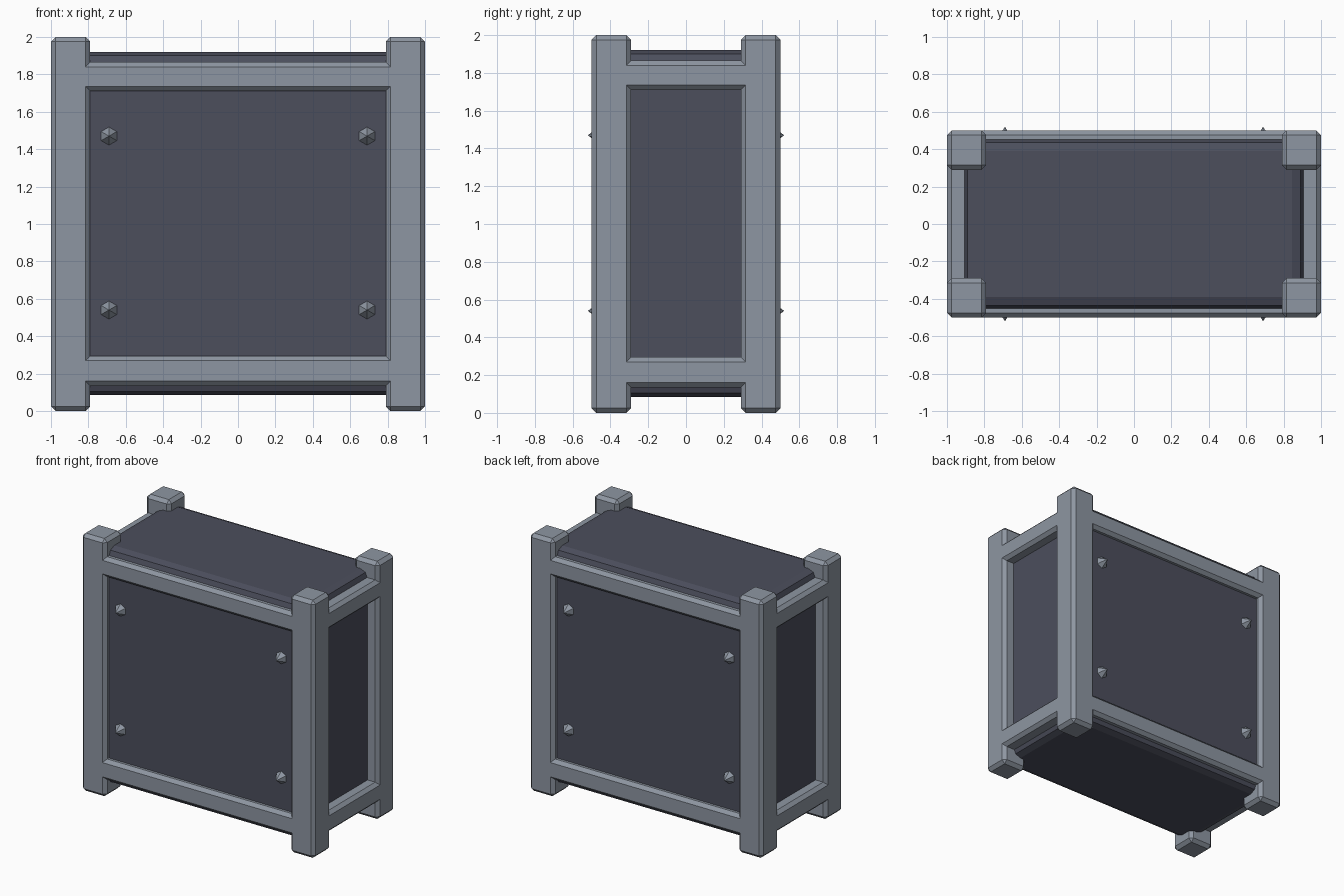
import bpy, math

if "Cube" in bpy.data.objects:
    bpy.data.objects.remove(bpy.data.objects["Cube"])


def material(name, rgb):
    m = bpy.data.materials.new(name)
    m.diffuse_color = (*rgb, 1)
    m.use_nodes = True
    m.node_tree.nodes["Principled BSDF"].inputs["Base Color"].default_value = m.diffuse_color
    return m


METAL = material("light grey metal", (0.27, 0.305, 0.36))
DARK = material("dark slate panel", (0.072, 0.077, 0.108))

POST = 0.21      # post width
BEV = 0.025      # chamfer of the frame
HX, HY = 1.0, 0.5


def box(name, lo, hi, mat, bevel, segments=1, along=None):
    """Chamfered box; 'along' limits the chamfer to edges on that axis."""
    bpy.ops.mesh.primitive_cube_add(size=1)
    ob = bpy.context.object
    ob.name = name
    for v in ob.data.vertices:
        v.co = [lo[i] + (hi[i] - lo[i]) * (v.co[i] + 0.5) for i in range(3)]
    ob.data.materials.append(mat)
    mod = ob.modifiers.new("chamfer", 'BEVEL')
    mod.width, mod.segments = bevel, segments
    if along is not None:
        mod.limit_method = 'WEIGHT'
        w = ob.data.attributes.new("bevel_weight_edge", 'FLOAT', 'EDGE')
        for e in ob.data.edges:
            a, b = (ob.data.vertices[i].co for i in e.vertices)
            w.data[e.index].value = float(abs(a[along] - b[along]) > 1e-4)
    return ob


# Rounded inner body
box("body", (-0.91, -0.455, 0.085), (0.91, 0.455, 1.92), DARK, 0.065, 2)

# Corner posts
for sx in (-1, 1):
    for sy in (-1, 1):
        xs = sorted((sx * HX, sx * (HX - POST)))
        ys = sorted((sy * HY, sy * (HY - POST)))
        box("corner_post", (xs[0], ys[0], 0), (xs[1], ys[1], 2), METAL, BEV)

# Rails between the posts, ending where the post chamfer starts
ex, ey = HX - POST + BEV, HY - POST + BEV
for z0, z1 in ((0.135, 0.295), (1.71, 1.865)):
    for s in (-1, 1):
        ys = sorted((s * HY, s * 0.38))
        box("long_rail", (-ex, ys[0], z0), (ex, ys[1], z1), METAL, BEV, along=0)
        xs = sorted((s * HX, s * 0.84))
        box("short_rail", (xs[0], -ey, z0), (xs[1], ey, z1), METAL, BEV, along=1)

# Pointed six-sided studs on the front and back panels
for s in (-1, 1):
    for x in (-0.69, 0.69):
        for z in (0.54, 1.47):
            bpy.ops.mesh.primitive_cone_add(
                vertices=6, radius1=0.052, radius2=0, depth=0.07,
                location=(x, s * 0.485, z), rotation=(-s * math.pi / 2, 0, 0))
            stud = bpy.context.object
            stud.name = "stud"
            stud.data.materials.append(METAL)
